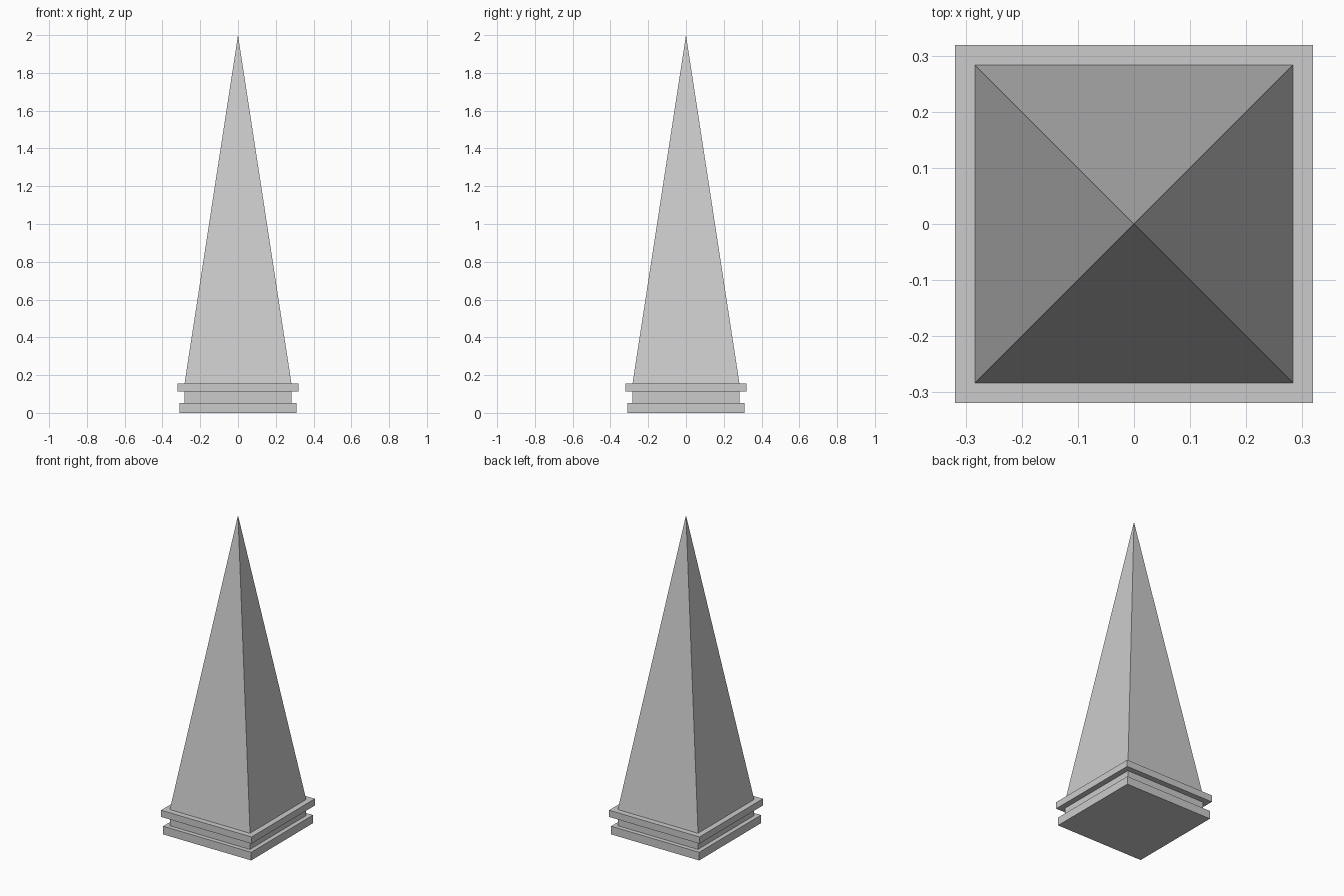
import bpy, bmesh

if "Cube" in bpy.data.objects:
    bpy.data.objects.remove(bpy.data.objects["Cube"])


def square_sweep(name, profile, cap_bottom=False, apex=None):
    """Stack square rings from (half_width, z) pairs and skin them."""
    bm = bmesh.new()
    corners = [(-1, -1), (1, -1), (1, 1), (-1, 1)]
    rings = [[bm.verts.new((x * h, y * h, z)) for x, y in corners] for h, z in profile]
    for lower, upper in zip(rings, rings[1:]):
        for i in range(4):
            j = (i + 1) % 4
            bm.faces.new((lower[i], lower[j], upper[j], upper[i]))
    if cap_bottom:
        bm.faces.new(rings[0][::-1])
    if apex is not None:
        tip = bm.verts.new((0, 0, apex))
        for i in range(4):
            bm.faces.new((rings[-1][i], rings[-1][(i + 1) % 4], tip))
    mesh = bpy.data.meshes.new(name)
    bm.to_mesh(mesh)
    bm.free()
    obj = bpy.data.objects.new(name, mesh)
    bpy.context.collection.objects.link(obj)
    return obj


FOOT, NECK, LEDGE = 0.311, 0.283, 0.319

# Stepped base: foot slab, recessed neck, overhanging ledge
square_sweep("stepped_base", [
    (FOOT, 0), (FOOT, 0.052), (NECK, 0.052),
    (NECK, 0.112), (LEDGE, 0.112), (LEDGE, 0.155), (NECK, 0.155),
], cap_bottom=True)

# Tall four-sided spire rising to a point
square_sweep("spire", [(NECK, 0.155)], apex=2.0)
